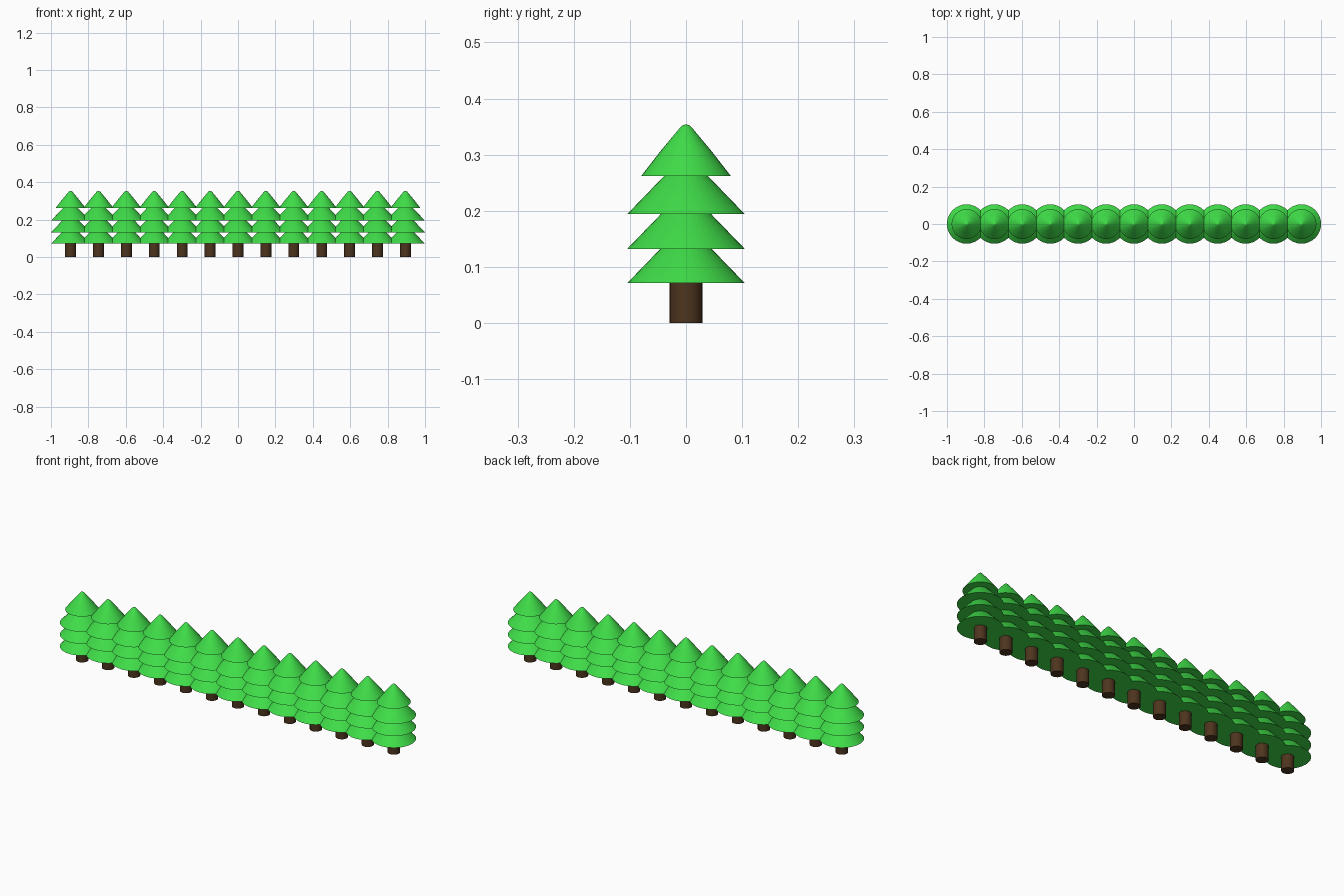
import bpy, bmesh, math

if "Cube" in bpy.data.objects:
    bpy.data.objects.remove(bpy.data.objects["Cube"])

COUNT, SPACING, SIDES = 13, 0.1492, 32


def material(name, color):
    m = bpy.data.materials.new(name)
    m.diffuse_color = (*color, 1)
    m.use_nodes = True
    m.node_tree.nodes["Principled BSDF"].inputs["Base Color"].default_value = m.diffuse_color
    return m


def lathe(name, profile, mat):
    """Closed solid from (radius, z) points, first and last on the axis."""
    bm = bmesh.new()
    verts = [bm.verts.new((r, 0, z)) for r, z in profile]
    edges = [bm.edges.new(pair) for pair in zip(verts, verts[1:])]
    bmesh.ops.spin(bm, geom=verts + edges, cent=(0, 0, 0), axis=(0, 0, 1),
                   angle=2 * math.pi, steps=SIDES)
    bmesh.ops.remove_doubles(bm, verts=bm.verts, dist=1e-5)
    bmesh.ops.recalc_face_normals(bm, faces=bm.faces)
    mesh = bpy.data.meshes.new(name)
    bm.to_mesh(mesh)
    bm.free()
    mesh.shade_smooth()
    mesh.set_sharp_from_angle(angle=math.radians(35))
    mesh.materials.append(mat)
    return mesh


green = material("needles", (0.05, 0.72, 0.065))
brown = material("bark", (0.075, 0.035, 0.013))

# Trunk, three skirts of branches, and the rounded top cone
parts = [lathe("trunk", [(0, 0), (0.029, 0), (0.029, 0.075), (0, 0.075)], brown)]
for label, z in (("lower", 0.071), ("middle", 0.132), ("upper", 0.194)):
    parts.append(lathe(f"{label}_branches",
                       [(0, z), (0.105, z), (0.012, z + 0.096), (0, z + 0.102)], green))
parts.append(lathe("treetop", [(0, 0.262), (0.08, 0.262), (0.045, 0.307),
                               (0.01, 0.349), (0.005, 0.353), (0, 0.354)], green))

# Row of identical trees sharing the part meshes
for i in range(COUNT):
    for mesh in parts:
        obj = bpy.data.objects.new(f"{mesh.name}_{i + 1}", mesh)
        obj.location.x = (i - (COUNT - 1) / 2) * SPACING
        bpy.context.collection.objects.link(obj)
